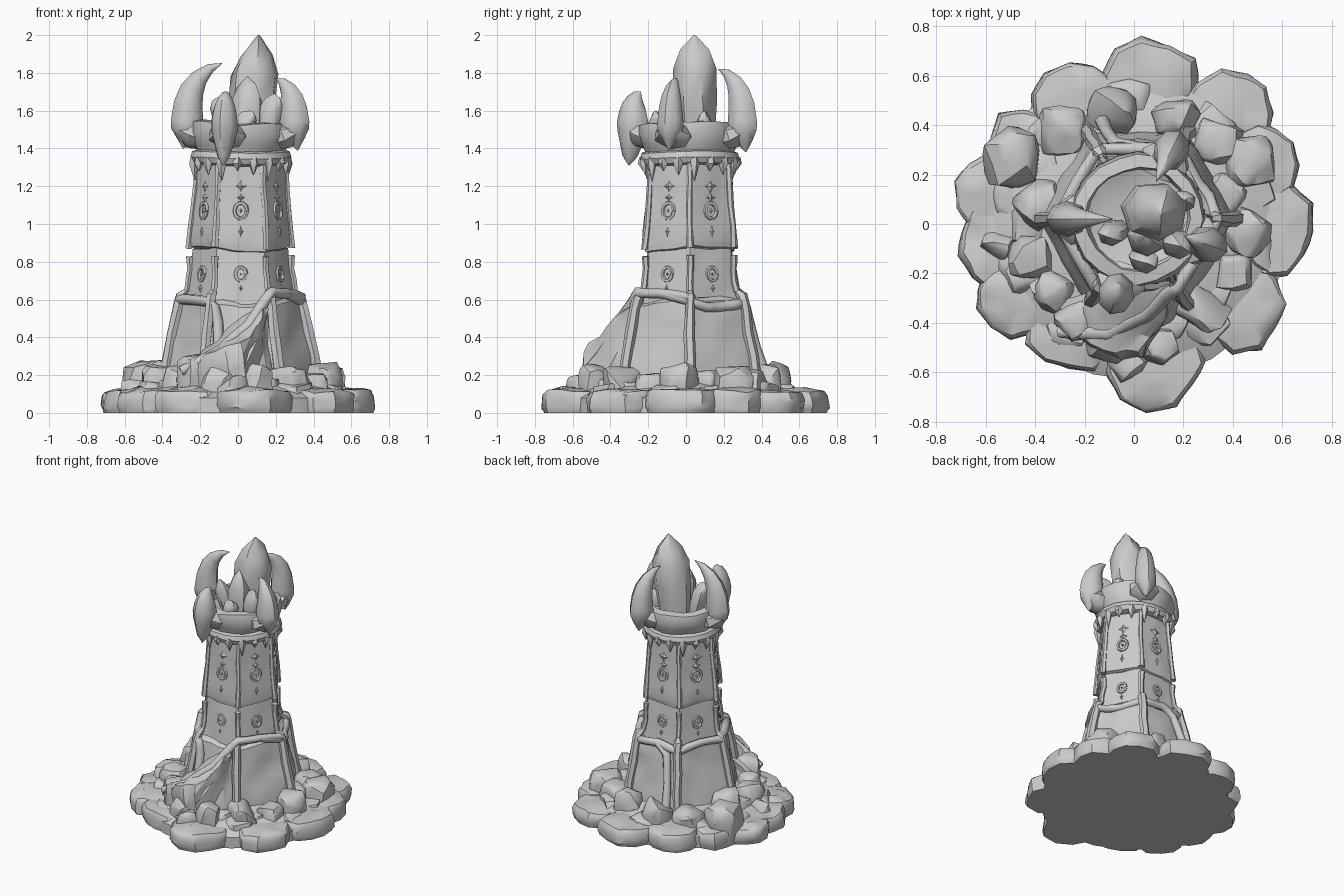
import bpy, bmesh, math, random
from mathutils import Vector, Matrix, noise

if "Cube" in bpy.data.objects:
    bpy.data.objects.remove(bpy.data.objects["Cube"])

random.seed(7)
stone = bpy.data.materials.new("grey_stone")
stone.diffuse_color = (0.6, 0.6, 0.6, 1)
stone.use_nodes = True
stone.node_tree.nodes["Principled BSDF"].inputs["Base Color"].default_value = stone.diffuse_color
CX, CY = 0.015, 0.02          # tower axis


def finish(name, bm, angle=35, cuts=0, rough=0.0):
    """Optionally subdivide and roughen, then make the object."""
    if cuts:
        bmesh.ops.subdivide_edges(bm, edges=bm.edges[:], cuts=cuts, use_grid_fill=True)
    if rough:
        for v in bm.verts:
            if v.co.z > 0.02:
                v.co += noise.noise_vector(v.co * 9) * rough
    bmesh.ops.recalc_face_normals(bm, faces=bm.faces)
    me = bpy.data.meshes.new(name)
    bm.to_mesh(me)
    bm.free()
    me.materials.append(stone)
    ob = bpy.data.objects.new(name, me)
    bpy.context.collection.objects.link(ob)
    for o in bpy.context.selected_objects:
        o.select_set(False)
    ob.select_set(True)
    bpy.context.view_layer.objects.active = ob
    bpy.ops.object.shade_smooth_by_angle(angle=math.radians(angle))
    return ob


def loft(bm, rings):
    """Skin a list of equal-length point rings and cap both ends."""
    vs = [[bm.verts.new(p) for p in r] for r in rings]
    n = len(vs[0])
    for a, b in zip(vs, vs[1:]):
        for i in range(n):
            bm.faces.new((a[i], a[(i + 1) % n], b[(i + 1) % n], b[i]))
    bm.faces.new(vs[0][::-1])
    bm.faces.new(vs[-1])


def ring(r, z, n=6, wave=0.0, cx=CX, cy=CY):
    return [(cx + r * math.cos(t), cy + r * math.sin(t), z + wave * math.sin(2 * t + 1))
            for t in (2 * math.pi * i / n for i in range(n))]


def hexring(r, z, wave=0.0):
    """Hexagon whose sides bulge slightly at the middle."""
    return [(CX + r * k * math.cos(t), CY + r * k * math.sin(t), z + wave * math.sin(2 * t + 1))
            for t, k in ((math.pi * i / 6, .885 if i % 2 else 1) for i in range(12))]


def tube(bm, pts, radii, n=6, flat=1.0):
    """Tapered tube along a path, carrying its frame along without twisting."""
    pts = [Vector(p) for p in pts]
    rings, side = [], None
    for i, (p, r) in enumerate(zip(pts, radii)):
        d = (pts[min(i + 1, len(pts) - 1)] - pts[max(i - 1, 0)]).normalized()
        if side is None:
            # start sideways to the tower's radius or to the path
            side = Vector((-(p.y - CY), p.x - CX, 0))
            if abs(side.normalized().dot(d)) > .7:
                side = d.cross(Vector((0, 0, 1)))
        side = (side - d * side.dot(d)).normalized()
        up = side.cross(d)
        rings.append([p + side * (r * flat * math.cos(t)) + up * (r * math.sin(t))
                      for t in (2 * math.pi * k / n for k in range(n))])
    loft(bm, rings)


def rock(bm, loc, size, rot=0.0, count=26):
    """Chunky boulder: points on a rounded box, wrapped in a hull."""
    verts = []
    for _ in range(count):
        v = Vector([random.uniform(-1, 1) for _ in range(3)])
        v /= (abs(v.x) ** 4 + abs(v.y) ** 4 + abs(v.z) ** 4) ** 0.25
        v = Vector((v.x * size[0], v.y * size[1], v.z * size[2]))
        v = Matrix.Rotation(rot, 3, 'Z') @ v + Vector(loc)
        v.z = max(v.z, 0.01)
        verts.append(bm.verts.new(v))
    res = bmesh.ops.convex_hull(bm, input=verts)
    bmesh.ops.delete(bm, geom=[g for g in set(res["geom_interior"] + res["geom_unused"])
                               if isinstance(g, bmesh.types.BMVert)], context='VERTS')


# Foundation: flat core and a rim of overlapping paving slabs
bm = bmesh.new()
loft(bm, [ring(0.63, 0.0, 24, cx=0, cy=0), ring(0.63, 0.08, 24, cx=0, cy=0),
          ring(0.54, 0.125, 24, cx=0, cy=0), ring(0.36, 0.18, 24, cx=0, cy=0)])
finish("foundation", bm)

slabs = [(0.06, 0.56, .22, .2), (0.38, 0.45, .18, .17), (0.52, 0.24, .15, .17),
         (0.55, -0.03, .19, .2), (0.43, -0.32, .19, .2), (0.08, -0.56, .21, .19),
         (-0.24, -0.44, .2, .17), (-0.47, -0.3, .19, .17), (-0.55, -0.08, .17, .18),
         (-0.56, 0.12, .17, .17), (-0.43, 0.3, .17, .18), (-0.24, 0.48, .19, .18)]
bm = bmesh.new()
for x, y, rx, ry in slabs:
    h = random.uniform(0.105, 0.135)
    jit = [random.uniform(0.88, 1.08) for _ in range(11)]
    loft(bm, [[(x + rx * s * j * math.cos(i * 2 * math.pi / 11),
                y + ry * s * j * math.sin(i * 2 * math.pi / 11),
                z + (random.uniform(-.008, .008) if z > 0.02 else 0))
               for i, j in enumerate(jit)]
              for s, z in ((.95, 0.0), (1, .03), (.99, h - .025), (.91, h), (.45, h + .012))])
finish("rim_slabs", bm, 40, 1, .015)

# Low rubble filling the space between rim and tower
bm = bmesh.new()
for i in range(20):
    t = i * math.pi / 10 + random.uniform(-.1, .1)
    r = (.42, .5)[i % 2]
    rock(bm, (r * math.cos(t), r * math.sin(t), .09),
         (.085, .1, random.uniform(.07, .1) - (i % 2) * .02), t, 30)
finish("rubble", bm, 40, 1, .012)

# Boulders on the foundation: x, y, half width, half depth, top height
boulders = [(-.5, .27, .12, .12, .27), (.47, .25, .1, .11, .24), (-.09, .46, .1, .09, .27),
            (.17, .43, .1, .07, .25), (.46, -.04, .09, .09, .27), (-.42, -.13, .09, .09, .25),
            (.1, -.5, .08, .07, .25), (.27, -.34, .13, .08, .24), (-.33, -.27, .08, .08, .24),
            (-.12, -.47, .11, .08, .25), (-.38, .08, .1, .09, .27), (-.3, .38, .11, .1, .22),
            (.34, .33, .1, .09, .22), (-.22, -.38, .1, .08, .3), (.36, .12, .09, .09, .22),
            (-.55, -.08, .07, .06, .17), (-.02, -.56, .08, .06, .19), (.4, -.2, .08, .08, .2)]
bm = bmesh.new()
for x, y, a, b, top in boulders:
    rock(bm, (x, y, top / 2 + .01), (a, b, top / 2), random.uniform(-.6, .6), 34)
finish("boulders", bm, 40, 1, .012)

# Hexagonal tower: wide foot, middle drum and overhanging upper drum
bm = bmesh.new()
loft(bm, [hexring(r, z, w) for r, z, w in
          ((.41, .05, 0), (.385, .25, 0), (.342, .42, 0), (.318, .58, .02), (.285, .6, .02))])
finish("tower_foot", bm, 30, 2, .018)
bm = bmesh.new()
loft(bm, [hexring(r, z) for r, z in ((.30, .5), (.283, .62), (.25, .87))])
finish("middle_drum", bm, 30, 2, .01)
bm = bmesh.new()
loft(bm, [hexring(r, z, w) for r, z, w in
          ((.24, .86, .015), (.266, .87, .015), (.27, .9, .012), (.25, 1.1, 0), (.235, 1.36, 0))])
finish("upper_drum", bm, 30, 2, .01)

# Corner ribs running up the six edges, broken at each drum
bm = bmesh.new()
for i in range(6):
    t = i * math.pi / 3
    prof = ((.42, .1), (.385, .3), (.335, .55), (.315, .62), (.29, .64))
    for path, rad in ((prof, (.035, .03, .028, .03, .02)),
                      (((.285, .64), (.268, .76), (.268, .83)), (.018, .018, .02)),
                      (((.272, .87), (.25, 1.1), (.235, 1.34)), (.02, .017, .018))):
        tube(bm, [(CX + r * math.cos(t), CY + r * math.sin(t), z) for r, z in path], rad, 6)
finish("corner_ribs", bm, 40, 1, .01)


def on_face(k, u, z, out=0.0):
    """Point on tower face k, u sideways from its middle."""
    r = (.268 - (z - .9) * .08 if z > .87 else .252 + (.86 - z) * .13)
    t = math.radians(30 + 60 * k)
    d = Vector((math.cos(t), math.sin(t), 0))
    return Vector((CX, CY, z)) + d * (r * .88 + out) + Vector((-d.y, d.x, 0)) * u


# Carved emblems on each face: rings, pointed stars and drops
bm = bmesh.new()
for k in range(6):
    for zc, rr in ((1.07, .042), (.735, .036)):
        pts = [on_face(k, rr * .8 * math.cos(a), zc + rr * math.sin(a), .002)
               for a in (i * math.pi / 5 for i in range(11))]
        tube(bm, pts, [.011] * 11, 5)
    for zc, w, h in ((1.2, .05, .055), (1.14, .035, .035), (.96, .025, .06),
                     (1.07, .013, .02), (.735, .012, .016), (.66, .016, .03)):
        rim = [bm.verts.new(on_face(k, w * s * math.cos(a), zc + h * s * math.sin(a), -.006))
               for a, s in ((i * math.pi / 4, 1 if i % 2 == 0 else .5) for i in range(8))]
        tip = bm.verts.new(on_face(k, 0, zc, .014))
        for i in range(8):
            bm.faces.new((rim[i], rim[(i + 1) % 8], tip))
finish("face_emblems", bm, 20)

# Root bands looping over the foot of the tower
bm = bmesh.new()
bands = [[(-1, 0, .6), (-.52, -.87, .59), (-.43, -.88, .56), (-.36, -.88, .48), (-.33, -.9, .36), (-.35, -.95, .2)],
         [(1, 0, .61), (.75, -.45, .63), (.5, -.87, .635), (.38, -.95, .58), (.1, -1.12, .46), (-.3, -1.25, .33), (-.8, -1.15, .22)],
         [(.75, -.45, .63), (1, 0, .59), (.88, .28, .56), (.73, .45, .56), (.5, .87, .58), (0, .89, .6), (-.25, .9, .54), (-.33, .95, .35), (-.36, 1, .2)],
         [(-1, 0, .6), (-.76, .45, .61), (-.5, .87, .57), (0, .89, .6)]]
for b in bands:
    tube(bm, [(CX + x * (.322 + max(0, .58 - z) * .2), CY + y * (.322 + max(0, .58 - z) * .2), z)
              for x, y, z in b], [.028] * len(b), 7)
finish("root_bands", bm, 60, 1, .008)

# Broken slab leaning against the front
bm = bmesh.new()
pts = [(.16, -.25, .6), (.15, -.31, .54), (.02, -.53, .37), (-.06, -.53, .34), (-.26, -.42, .24),
       (-.3, -.3, .2), (.17, -.34, .1), (.06, -.54, .12), (-.06, -.55, .12), (-.28, -.42, .1), (-.1, -.25, .42)]
bmesh.ops.convex_hull(bm, input=[bm.verts.new(p) for p in pts])
finish("leaning_slab", bm, 30, 3, .035)

# Collar trim with hanging teeth
bm = bmesh.new()
loft(bm, [ring(r, z, 18, .006) for r, z in
          ((.23, 1.31), (.255, 1.32), (.268, 1.35), (.258, 1.38), (.23, 1.39))])
for i in range(18):
    t = i * math.pi / 9 + .1
    c, s = math.cos(t), math.sin(t)
    drop = (.1, .05, .07)[i % 3]
    tube(bm, [(CX + c * .245, CY + s * .245, 1.35), (CX + c * .25, CY + s * .25, 1.32),
              (CX + c * .245, CY + s * .245, 1.33 - drop)], [.024, .027, .002], 5)
finish("collar_trim", bm, 40)

# Hollow crown bowl
bm = bmesh.new()
loft(bm, [ring(r, z, 20, w) for r, z, w in
          ((.225, 1.36, 0), (.25, 1.42, 0), (.27, 1.48, .005), (.26, 1.535, .01),
           (.21, 1.54, .01), (.2, 1.49, 0), (.12, 1.46, 0))])
finish("crown_bowl", bm, 40, 0, .012)

# Four curved claws: heading, tip height, barb height, tip radius, belly radius
bm = bmesh.new()
for deg, top, low, tip, mid in ((180, 1.85, 1.40, .1, .285), (64, 1.82, 1.38, .17, .31),
                                (-20, 1.77, 1.39, .2, .3), (-106, 1.70, 1.31, .27, .315)):
    t = math.radians(deg)
    c, s = math.cos(t), math.sin(t)
    path = [(mid + .02, low), (mid + .015, low + .05), (mid, 1.49), (mid, 1.54)]
    path += [(mid + (tip - mid) * f ** 2.4, 1.54 + (top - 1.54) * (1 - (1 - f) ** 1.35))
             for f in (.25, .45, .65, .85, 1)]
    tube(bm, [(CX + c * r, CY + s * r, z) for r, z in path],
         [.003, .042, .084, .086, .076, .064, .046, .024, .002], 8, .85)
    # root of the claw merging into the bowl
    tube(bm, [(CX + c * r, CY + s * r, z) for r, z in ((.2, 1.45), (.27, 1.47), (.34, 1.5))],
         [.06, .07, .03], 7, 1.5)
finish("claws", bm, 45)

# Central crystal and smaller shards: base, tip, width
bm = bmesh.new()
for base, tip, w in (((.05, .06, 1.42), (.11, .045, 2.0), .13),
                     ((.05, -.065, 1.42), (.05, -.05, 1.78), .08),
                     ((.16, -.07, 1.44), (.19, -.09, 1.69), .065),
                     ((-.06, -.02, 1.44), (-.11, -.05, 1.67), .055),
                     ((.02, -.13, 1.44), (.06, -.16, 1.6), .055),
                     ((.18, .08, 1.44), (.21, .1, 1.6), .05)):
    a, b = Vector(base), Vector(tip)
    rings = []
    for f, s in ((0, .8), (.35, .98), (.66, 1), (.84, .66), (1, .04)):
        p = a.lerp(b, f)
        rings.append([(p.x + w * s * math.cos(q), p.y + w * s * .92 * math.sin(q),
                       p.z + (.02 * math.sin(q * 2 + w * 40) if 0 < f < 1 else 0))
                      for q in (.3 + i * math.pi / 3.5 for i in range(7))])
    loft(bm, rings)
finish("crystals", bm, 50)
